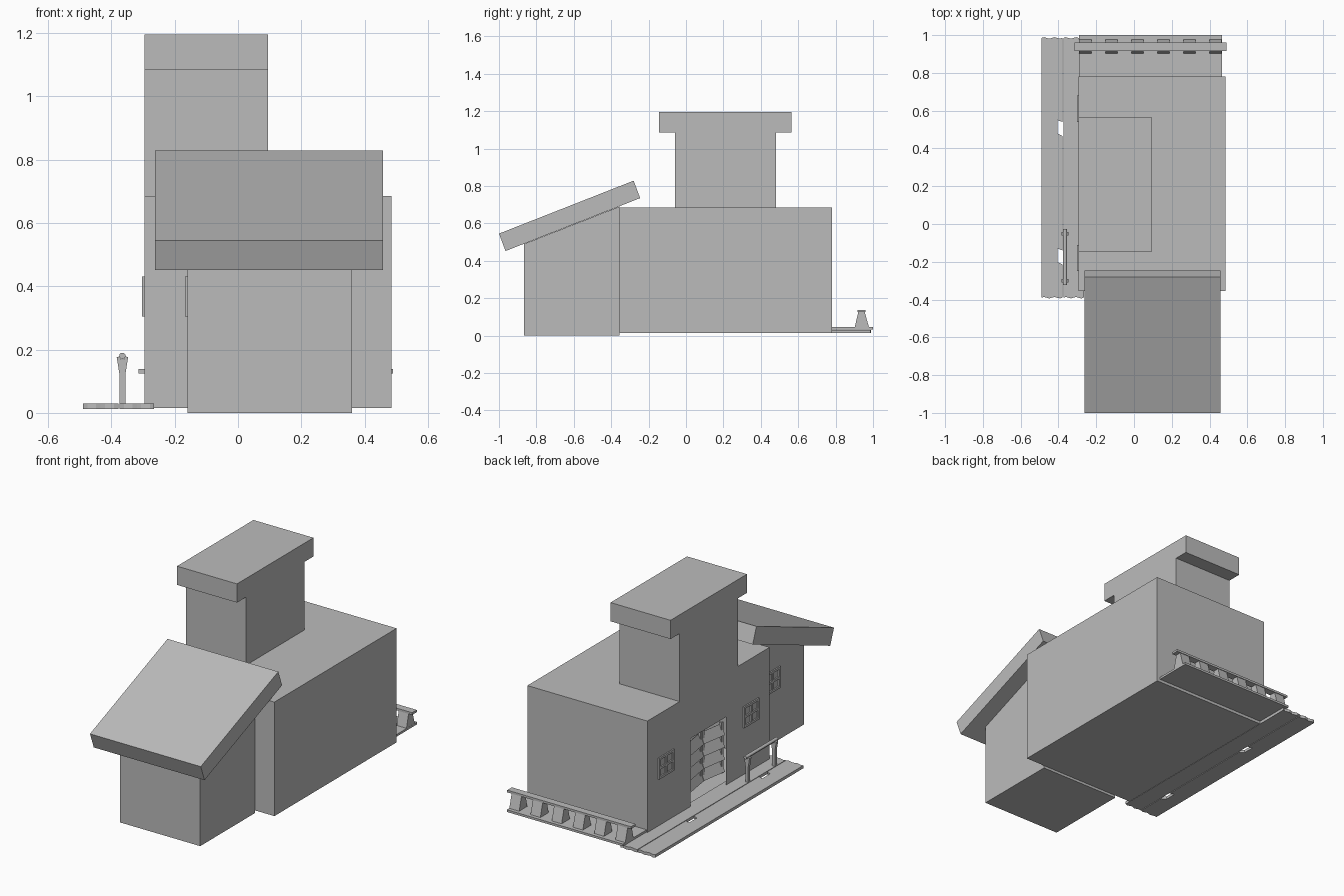
import bpy
import bmesh
import math
from mathutils import Vector

if "Cube" in bpy.data.objects:
    bpy.data.objects.remove(bpy.data.objects["Cube"], do_unlink=True)

grey = bpy.data.materials.new("plain grey")
grey.use_nodes = True
grey.diffuse_color = (0.5, 0.5, 0.5, 1)
grey.node_tree.nodes["Principled BSDF"].inputs["Base Color"].default_value = (0.5, 0.5, 0.5, 1)


def finish(name, bm):
    bmesh.ops.recalc_face_normals(bm, faces=bm.faces)
    mesh = bpy.data.meshes.new(name)
    bm.to_mesh(mesh)
    bm.free()
    mesh.materials.append(grey)
    obj = bpy.data.objects.new(name, mesh)
    bpy.context.collection.objects.link(obj)
    return obj


def prism(name, outline, axis, lo, hi):
    """Extrude a 2D outline along an axis; the other two axes keep their order."""
    bm = bmesh.new()
    verts = []
    for p in outline:
        co = list(p)
        co.insert(axis, lo)
        verts.append(bm.verts.new(co))
    face = bm.faces.new(verts)
    out = bmesh.ops.extrude_face_region(bm, geom=[face])
    step = Vector((0, 0, 0))
    step[axis] = hi - lo
    moved = [g for g in out["geom"] if isinstance(g, bmesh.types.BMVert)]
    bmesh.ops.translate(bm, verts=moved, vec=step)
    return finish(name, bm)


def box(name, x, y, z):
    return prism(name, [(x[0], y[0]), (x[1], y[0]), (x[1], y[1]), (x[0], y[1])], 2, *z)


# Main hall: hollow shell with a doorway in the side wall
bx, by, bz = (-0.295, 0.485), (-0.355, 0.78), (0.015, 0.685)
door_y, door_z = (0.05, 0.38), (0.03, 0.43)
hall = box("main_hall", bx, by, bz)
bm = bmesh.new()
bm.from_mesh(hall.data)
wall = min(bm.faces, key=lambda f: f.calc_center_median().x)
outer = list(wall.verts)
bm.faces.remove(wall)
inner = []
for v in outer:
    y = door_y[0] if v.co.y < 0 else door_y[1]
    z = door_z[0] if v.co.z < 0.3 else door_z[1]
    inner.append(bm.verts.new((bx[0], y, z)))
for i in range(4):
    j = (i + 1) % 4
    f = bm.faces.new((outer[i], outer[j], inner[j], inner[i]))
    f.normal_update()
    if f.normal.x > 0:
        f.normal_flip()
bm.to_mesh(hall.data)
bm.free()

# Tower with overhanging cap
box("tower", (-0.295, 0.095), (-0.06, 0.48), (0.685, 1.085))
box("tower_cap", (-0.295, 0.095), (-0.145, 0.565), (1.085, 1.195))

# Front annex and its sloping slab roof
prism("front_annex", [(-0.865, 0), (-0.355, 0), (-0.355, 0.69), (-0.865, 0.49)], 0, -0.16, 0.36)
prism("annex_roof", [(-1, 0.545), (-0.965, 0.452), (-0.245, 0.735), (-0.28, 0.828)],
      0, -0.262, 0.458)


# Four-pane windows
def window(name, wall_x, y0):
    y1, z0, z1, t = y0 + 0.14, 0.305, 0.43, 0.013
    x = (wall_x - 0.008, wall_x + 0.002)
    ym, zm = (y0 + y1) / 2, (z0 + z1) / 2
    for i, y in enumerate((y0, ym - t / 2, y1 - t)):
        box(f"{name}_upright_{i}", x, (y, y + t), (z0, z1))
    for i, z in enumerate((z0, zm - t / 2, z1 - t)):
        box(f"{name}_crossbar_{i}", x, (y0, y1), (z, z + t))


window("back_window", bx[0], 0.54)
window("front_window", bx[0], -0.25)
window("annex_window", -0.16, -0.64)


# Swinging louvre doors, slightly ajar inwards
def swing_door(name, hinge_y, side):
    w = 0.16
    parts = []
    for i, s in enumerate((0, w - 0.015)):
        ys = sorted((side * s, side * (s + 0.015)))
        parts.append(box(f"{name}_stile_{i}", (-0.008, 0.008), ys, (0.1, 0.4)))
    ys = sorted((0, side * w))
    for i in range(4):
        z = 0.11 + i * 0.072
        slat = prism(f"{name}_slat_{i}",
                     [(-0.02, z), (-0.012, z - 0.005), (0.014, z + 0.055), (0.006, z + 0.06)],
                     1, *ys)
        parts.append(slat)
    for p in parts:
        p.location = (bx[0] + 0.022, hinge_y, 0)
        p.rotation_euler.z = -side * math.radians(9)


swing_door("front_door", door_y[0] + 0.003, 1)
swing_door("back_door", door_y[1] - 0.003, -1)


# Boardwalk of two planks with wavy sawn ends; the outer one is notched
def plank(name, x0, x1, notches):
    def end(y):
        return [(x0 + (x1 - x0) * i / 8, y + 0.004 * math.sin(i * 1.6)) for i in range(9)]
    outline = end(-0.39)
    for y in notches:
        outline += [(x1, y), (x1 - 0.027, y + 0.014), (x1 - 0.027, y + 0.085), (x1, y + 0.075)]
    prism(name, outline + end(0.985)[::-1], 2, 0.013, 0.03)


plank("outer_plank", -0.49, -0.378, (-0.215, 0.465))
plank("inner_plank", -0.374, -0.265, ())

# Hitching rail on two flared posts
for i, y in enumerate((-0.3, -0.052)):
    half = [(0.009, 0.03), (0.009, 0.12), (0.018, 0.176), (0.009, 0.178), (0.005, 0.168)]
    outline = half + [(-a, b) for a, b in half[::-1]]
    prism(f"hitching_post_{i}", [(a - 0.365, b) for a, b in outline], 1, y - 0.009, y + 0.009)
bpy.ops.mesh.primitive_cylinder_add(vertices=12, radius=0.01, depth=0.295,
                                    location=(-0.365, -0.175, 0.18),
                                    rotation=(math.pi / 2, 0, 0))
rail = bpy.context.object
rail.name = "hitching_rail"
rail.data.materials.append(grey)
bpy.ops.object.shade_smooth_by_angle()

# Back balustrade
box("balustrade_base", (-0.29, 0.465), (0.78, 1.0), (0.032, 0.045))
box("balustrade_rail", (-0.315, 0.49), (0.917, 0.96), (0.125, 0.138))
for i in range(6):
    x = -0.258 + i * 0.138
    prism(f"baluster_{i}", [(0.902, 0.045), (0.978, 0.045), (0.956, 0.125), (0.921, 0.125)],
          0, x - 0.032, x + 0.032)
